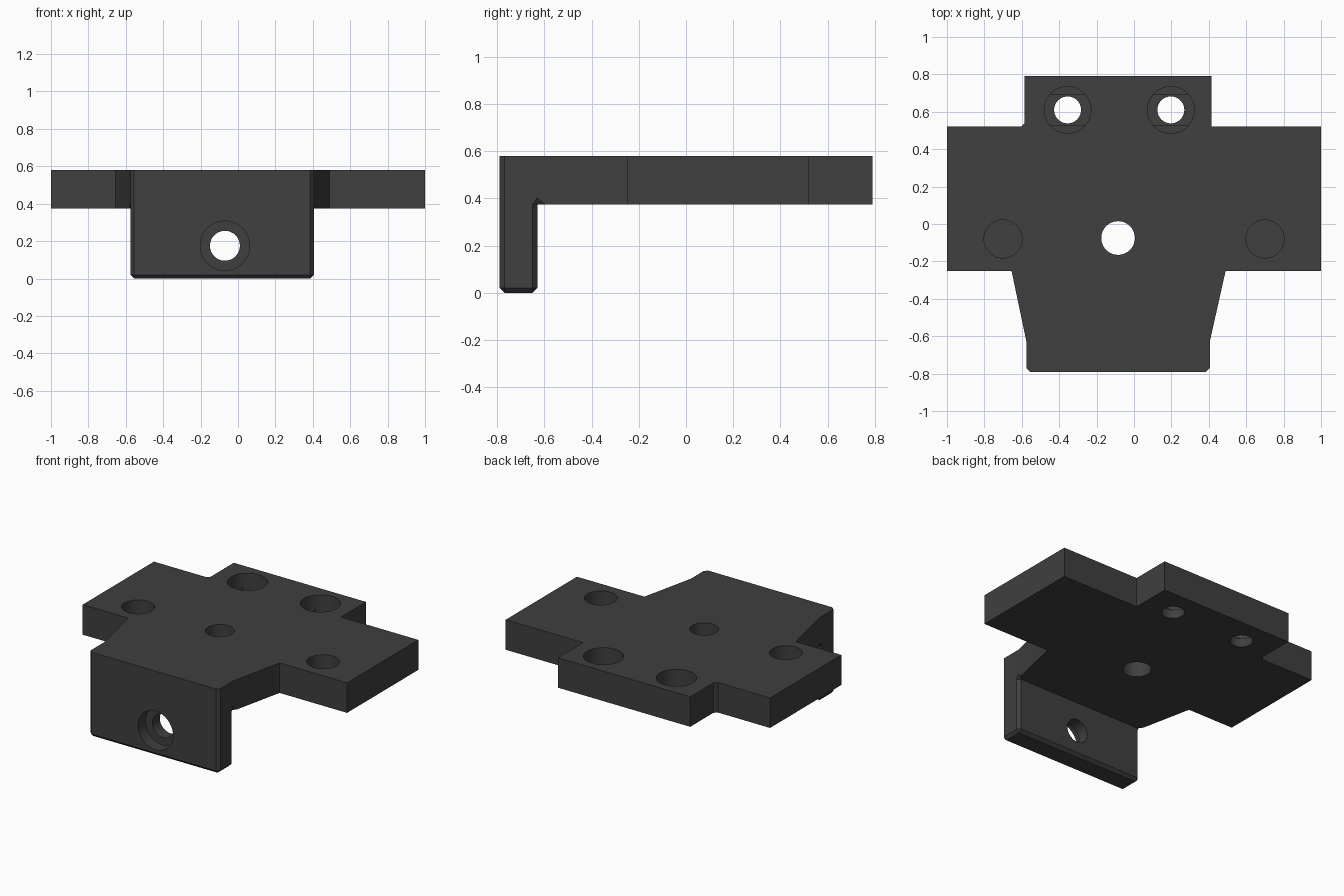
import bpy, bmesh, math
from mathutils import Matrix, Vector

if "Cube" in bpy.data.objects:
    bpy.data.objects.remove(bpy.data.objects["Cube"])

TOP, UNDER, CHAMFER = 0.58, 0.375, 0.02

dark = bpy.data.materials.new("dark grey plastic")
dark.diffuse_color = (0.05, 0.05, 0.05, 1)
dark.use_nodes = True
dark.node_tree.nodes["Principled BSDF"].inputs["Base Color"].default_value = dark.diffuse_color


def make_object(name, bm):
    bmesh.ops.recalc_face_normals(bm, faces=bm.faces[:])
    mesh = bpy.data.meshes.new(name)
    bm.to_mesh(mesh)
    bm.free()
    mesh.materials.append(dark)
    obj = bpy.data.objects.new(name, mesh)
    bpy.context.collection.objects.link(obj)
    return obj


def extrude(bm, face, height):
    ext = bmesh.ops.extrude_face_region(bm, geom=[face])
    verts = [g for g in ext["geom"] if isinstance(g, bmesh.types.BMVert)]
    bmesh.ops.translate(bm, vec=(0, 0, height), verts=verts)


# Plate: cross-shaped outline with a tapered neck at the front
L, R, FRONT, NECK = -0.575, 0.405, -0.79, -0.63
main = [(L, NECK), (R, NECK), (0.49, -0.25), (1, -0.25), (1, 0.52),
        (0.415, 0.52), (0.415, 0.79), (-0.585, 0.79), (-0.585, 0.54),
        (-0.605, 0.52), (-1, 0.52), (-1, -0.25), (-0.655, -0.25)]
outline = [(L, FRONT), (R, FRONT)] + main[1:] + main[:1]
bm = bmesh.new()
base = [bm.verts.new((x, y, UNDER)) for x, y in outline]
top = [bm.verts.new((x, y, TOP)) for x, y in outline]
bm.faces.new(top)
for i in range(len(base)):
    j = (i + 1) % len(base)
    bm.faces.new((base[i], base[j], top[j], top[i]))
bm.faces.new(base[2:][::-1])

# Flange: continues down from the front of the plate
foot = [bm.verts.new((v.co.x, v.co.y, 0)) for v in (base[0], base[1], base[2], base[-1])]
rim = [base[0], base[1], base[2], base[-1]]
for i in range(4):
    j = (i + 1) % 4
    bm.faces.new((foot[i], foot[j], rim[j], rim[i]))
bm.faces.new(foot[::-1])
bmesh.ops.recalc_face_normals(bm, faces=bm.faces[:])

# Chamfers: top rim, flange foot and the flange uprights
edges = []
for e in bm.edges:
    a, b = e.verts[0].co, e.verts[1].co
    upright = abs(a.z - b.z) > 0.1
    if not upright and (a.z == TOP or a.z == 0):
        edges.append(e)
    elif upright and (a.y < -0.75 or min(a.z, b.z) < 0.01):
        edges.append(e)
bmesh.ops.bevel(bm, geom=edges, offset=CHAMFER, segments=1, affect='EDGES',
                clamp_overlap=True)
bracket = make_object("mounting_bracket", bm)
bpy.context.view_layer.objects.active = bracket
bracket.select_set(True)


def cut(name, center, radius, depth, turn=None, half_width=None):
    """Cut a round hole upward from center; half_width flattens two sides."""
    bm = bmesh.new()
    limit = half_width or radius
    if half_width:
        s = math.asin(limit / radius)
        angles = [-s + 2 * s * i / 16 for i in range(17)]
        angles += [math.pi + a for a in angles]
    else:
        angles = [2 * math.pi * i / 48 for i in range(48)]
    face = bm.faces.new([bm.verts.new((radius * math.cos(a), radius * math.sin(a), 0))
                         for a in angles])
    extrude(bm, face, depth)
    matrix = Matrix.Translation(Vector(center)) @ (turn or Matrix())
    bmesh.ops.transform(bm, matrix=matrix, verts=bm.verts[:])
    cutter = make_object(name, bm)
    cutter.hide_render = True
    mod = bracket.modifiers.new(name, 'BOOLEAN')
    mod.operation, mod.solver, mod.object = 'DIFFERENCE', 'EXACT', cutter
    bpy.ops.object.modifier_apply(modifier=mod.name)
    bpy.data.objects.remove(cutter, do_unlink=True)


# Centre hole
cut("centre_hole", (-0.085, -0.075, 0.3), 0.09, 0.4)

# Blind pockets in the wings
for x in (-0.7, 0.7):
    cut("wing_pocket", (x, -0.08, TOP - 0.14), 0.102, 0.3)

# Counterbored screw holes at the back, with a flat-sided step
for x in (-0.355, 0.197):
    cut("screw_head_bore", (x, 0.61, TOP - 0.13), 0.125, 0.3)
    cut("screw_step", (x, 0.61, TOP - 0.145), 0.125, 0.05, half_width=0.08)
    cut("screw_hole", (x, 0.61, 0.3), 0.072, 0.4)

# Counterbored hole through the flange
facing_front = Matrix.Rotation(math.pi / 2, 4, 'X')
cut("flange_head_bore", (-0.07, FRONT + 0.08, 0.175), 0.132, 0.3, facing_front)
cut("flange_hole", (-0.07, -0.55, 0.175), 0.08, 0.4, facing_front)

bpy.ops.object.shade_smooth_by_angle(angle=math.radians(25))
